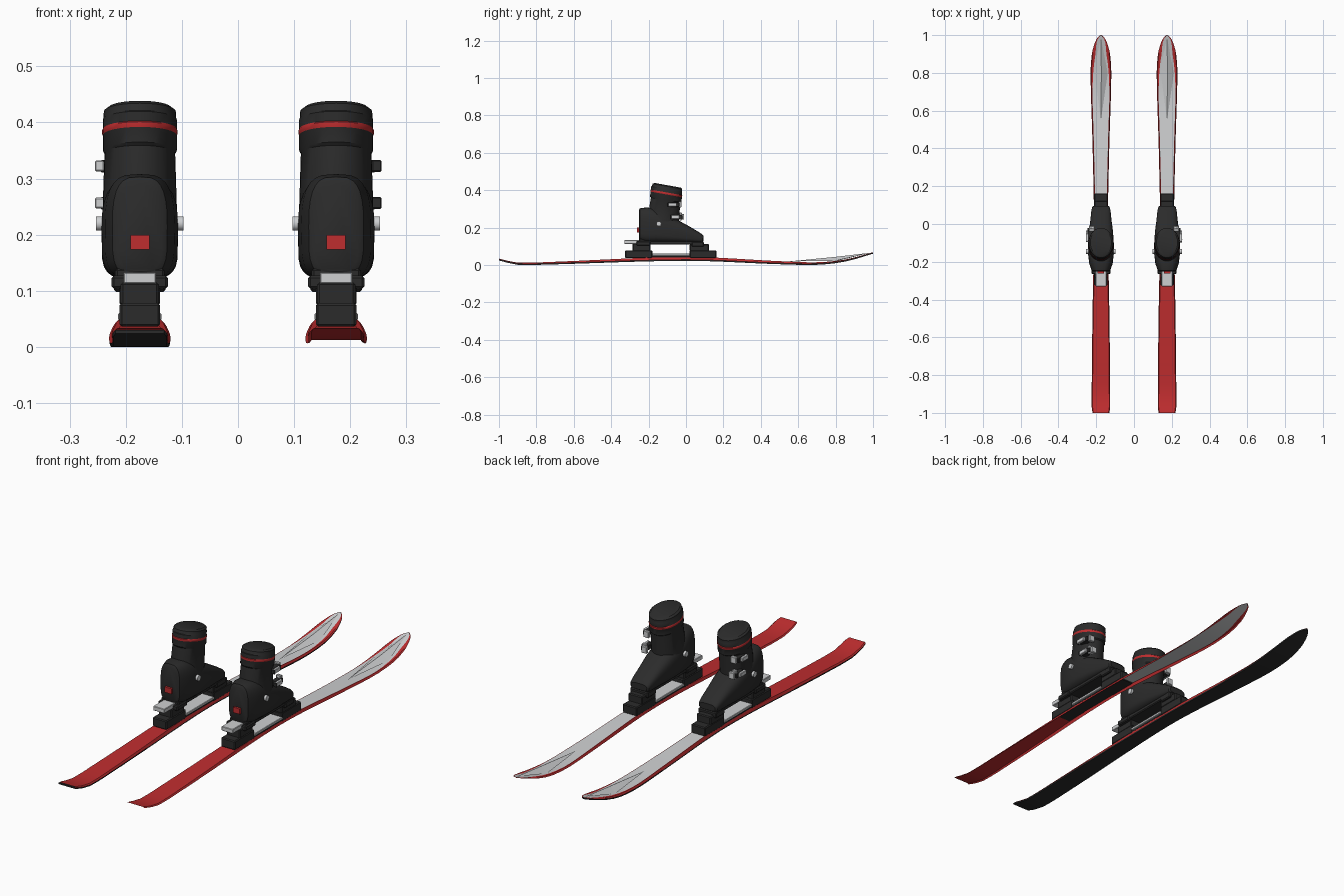
import bpy, bmesh, math
from mathutils import Vector

if "Cube" in bpy.data.objects:
    bpy.data.objects.remove(bpy.data.objects["Cube"])


def material(name, rgb):
    m = bpy.data.materials.new(name)
    m.diffuse_color = (*rgb, 1)
    m.use_nodes = True
    m.node_tree.nodes["Principled BSDF"].inputs["Base Color"].default_value = m.diffuse_color
    return m


BLACK = material("charcoal", (0.024, 0.024, 0.024))
RED = material("red", (0.52, 0.026, 0.028))
WHITE = material("light_grey", (0.62, 0.63, 0.64))
MATS = [BLACK, RED, WHITE]
K, R, W = 0, 1, 2


def finish(name, bm, smooth=True, recalc=True):
    if recalc:
        bmesh.ops.recalc_face_normals(bm, faces=bm.faces)
    me = bpy.data.meshes.new(name)
    bm.to_mesh(me)
    bm.free()
    for m in MATS:
        me.materials.append(m)
    ob = bpy.data.objects.new(name, me)
    bpy.context.collection.objects.link(ob)
    if smooth:
        bpy.ops.object.select_all(action='DESELECT')
        ob.select_set(True)
        bpy.context.view_layer.objects.active = ob
        bpy.ops.object.shade_smooth_by_angle(angle=math.radians(35))
    return ob


def loft(name, rings, colour, closed=True, caps=True):
    """Skin a row of equal rings; colour(ring, segment) gives the material."""
    bm = bmesh.new()
    vs = [[bm.verts.new(p) for p in ring] for ring in rings]
    n = len(vs[0])
    for i in range(len(vs) - 1):
        for j in range(n if closed else n - 1):
            k = (j + 1) % n
            f = bm.faces.new((vs[i][j], vs[i][k], vs[i + 1][k], vs[i + 1][j]))
            f.material_index = colour(i, j)
    if caps:
        for i, ring in ((0, vs[0]), (len(vs) - 2, vs[-1])):
            bm.faces.new(ring).material_index = colour(i, 0)
    return finish(name, bm)


def box(name, xr, yr, zr, mat, bevel=0.003):
    bm = bmesh.new()
    bmesh.ops.create_cube(bm, size=1)
    for v in bm.verts:
        v.co = [r[0] + (c + 0.5) * (r[1] - r[0]) for c, r in zip(v.co, (xr, yr, zr))]
    if bevel:
        bmesh.ops.bevel(bm, geom=bm.edges[:], offset=bevel, segments=1, affect='EDGES')
    for f in bm.faces:
        f.material_index = mat
    return finish(name, bm, False)


def pin(name, centre, radius, length, mat):
    """Round rivet lying along x."""
    bm = bmesh.new()
    bmesh.ops.create_cone(bm, cap_ends=True, segments=14, radius1=radius,
                          radius2=radius, depth=length)
    for v in bm.verts:
        v.co = Vector((v.co.z, v.co.y, v.co.x)) + Vector(centre)
    for f in bm.faces:
        f.material_index = mat
    return finish(name, bm)


def curve(keys, t):
    """Smooth interpolation through (position, value) keys."""
    def slope(i):
        a, b = keys[max(i - 1, 0)], keys[min(i + 1, len(keys) - 1)]
        return (b[1] - a[1]) / (b[0] - a[0])
    for i in range(len(keys) - 1):
        (p, u), (q, v) = keys[i], keys[i + 1]
        if t <= q:
            h = q - p
            s = (t - p) / h
            return ((2 * s**3 - 3 * s**2 + 1) * u + (s**3 - 2 * s**2 + s) * h * slope(i)
                    + (3 * s**2 - 2 * s**3) * v + (s**3 - s**2) * h * slope(i + 1))
    return keys[-1][1]


# Ski outline, rocker and thickness along its length
HALF = [(-1, .044), (-.97, .049), (-.5, .045), (0, .037), (.4, .044), (.8, .055),
        (.9, .048), (.96, .032), (.985, .019), (1, .004)]
ROCK = [(-1, .024), (-.9, .001), (-.75, .002), (0, .022), (.5, .004), (.7, .001),
        (.85, .018), (1, .060)]
THICK = [(-1, .010), (-.6, .015), (0, .021), (.6, .015), (1, .008)]
MARGIN = [(-1, .007), (.65, .007), (.82, .015), (.9, .019), (.96, .009), (1, .003)]
STATIONS = [-1, -.985, -.97] + [-.95 + .05 * i for i in range(22)] + [.16] + \
           [.2 + .05 * i for i in range(14)] + [.9, .92, .94, .96, .975, .985, .993, 1]


def ski(cx, side, with_base):
    tops, bases = [], []
    for y in STATIONS:
        w, z = curve(HALF, y), max(curve(ROCK, y), 0)
        b, t = z + .006, z + curve(THICK, y)
        e = w - min(.005, w * .3)
        m = max(w - curve(MARGIN, y), .001)
        m = min(m, e * .95)
        tops.append([(cx + x, y, h) for x, h in
                     ((-w, b), (-e, t), (-m, t), (m, t), (e, t), (w, b))])
        bases.append([(cx + x, y, h) for x, h in
                      ((-w, b), (-w + .001, z), (w - .001, z), (w, b))])
    loft(side + "_ski_top", tops,
         lambda i, j: W if j == 2 and STATIONS[i] > .15 else R, False, False)
    if with_base:
        loft(side + "_ski_base", bases, lambda i, j: K, True, True)

    # folded ridge on the shovel
    def top(y):
        return max(curve(ROCK, y), 0) + curve(THICK, y) + .001
    bm = bmesh.new()
    a, e, l, r, n = [bm.verts.new((cx + x, y, top(y) + d)) for x, y, d in
                     ((0, .55, 0), (0, .985, 0), (-.036, .82, 0), (.036, .80, 0),
                      (.002, .80, .021))]
    for tri in ((a, n, l), (l, n, e), (a, r, n), (n, r, e)):
        bm.faces.new(tri).material_index = W
    finish(side + "_shovel_ridge", bm, False, False)


def binding(cx, side):
    def block(part, w, yr, zr, mat=K, bevel=.004):
        box(side + "_" + part, (cx - w, cx + w), yr, zr, mat, bevel)
    block("heel_base", .036, (-.325, -.18), (.036, .078))
    block("heel_housing", .034, (-.285, -.19), (.074, .115))
    block("heel_clamp", .050, (-.265, -.19), (.104, .127))
    block("heel_lever", .029, (-.33, -.25), (.113, .133), W, .002)
    block("toe_base", .036, (.02, .162), (.036, .078))
    block("toe_housing", .036, (.02, .122), (.074, .112))
    block("toe_clamp", .046, (.03, .095), (.098, .125))
    block("centre_rail", .034, (-.19, .03), (.036, .048))
    block("side_rails", .039, (-.18, .02), (.048, .060), W, .002)


def boot(cx, side, s):
    # lower shell: rounded sections from heel to toe (y, half width, bottom, top)
    rows = [(-.252, .040, .135, .292), (-.246, .049, .127, .303), (-.21, .062, .12, .308),
            (-.16, .068, .12, .30), (-.10, .068, .12, .265), (-.04, .064, .12, .238),
            (.02, .056, .12, .205), (.07, .051, .12, .175), (.088, .047, .122, .163),
            (.094, .040, .127, .155)]
    rings = []
    for y, w, b, t in rows:
        ring = []
        for k in range(28):
            c, d = math.cos(k * math.tau / 28), math.sin(k * math.tau / 28)
            p = .75 if d > 0 else .45
            ring.append((cx + w * math.copysign(abs(c) ** .6, c), y,
                         (b + t) / 2 + (t - b) / 2 * math.copysign(abs(d) ** p, d)))
        rings.append(ring)
    loft(side + "_boot_shell", rings, lambda i, j: K)
    box(side + "_boot_sole", (cx - .044, cx + .044), (-.25, .09), (.109, .14), K, .004)

    # cuff with flared collar and red stripe (y, z, half depth, half width)
    rows = [(-.125, .17, .082, .064), (-.121, .25, .082, .066), (-.109, .345, .079, .063),
            (-.108, .350, .084, .066), (-.106, .377, .084, .066), (-.1055, .379, .085, .067),
            (-.105, .386, .085, .067), (-.105, .388, .083, .066), (-.103, .405, .083, .066),
            (-.102, .407, .081, .065), (-.099, .420, .079, .064), (-.098, .426, .070, .056)]
    rings = [[(cx + rx * math.cos(a), cy + ry * math.sin(a), z - .18 * ry * math.sin(a))
              for a in (k * math.tau / 32 for k in range(32))] for cy, z, ry, rx in rows]
    loft(side + "_boot_cuff", rings, lambda i, j: R if i in (4, 5, 6) else K)

    # heel badge and pivots
    box(side + "_heel_patch", (cx - .017, cx + .017), (-.262, -.250), (.174, .199), R, 0)
    for d in (-1, 1):
        pin(side + "_ankle_pivot", (cx + d * .071, -.145, .22), .013, .014, W)

    # outer buckles with catches
    def buckle(part, x0, x1, yr, zr, mat):
        xs = sorted((cx + s * x0, cx + s * x1))
        box(side + "_" + part, xs, yr, zr, mat, .002)
    for z, y in ((.322, -.07), (.256, -.055)):
        buckle("buckle_bracket", .045, .070, (y - .02, y + .035), (z - .011, z + .011), K)
        buckle("buckle_lever", .064, .080, (y - .025, y + .02), (z - .009, z + .010), W)
        buckle("buckle_catch", .035, .062, (y + .03, y + .045), (z - .014, z + .016), W)
        if s > 0:
            buckle("buckle_back", .064, .081, (y - .028, y - .023), (z - .010, z + .011), K)
    buckle("instep_catch", .045, .066, (-.035, -.022), (.238, .280), W)


for side, s in (("left", -1), ("right", 1)):
    ski(.175 * s, side, s < 0)
    binding(.175 * s, side)
    boot(.175 * s, side, s)
